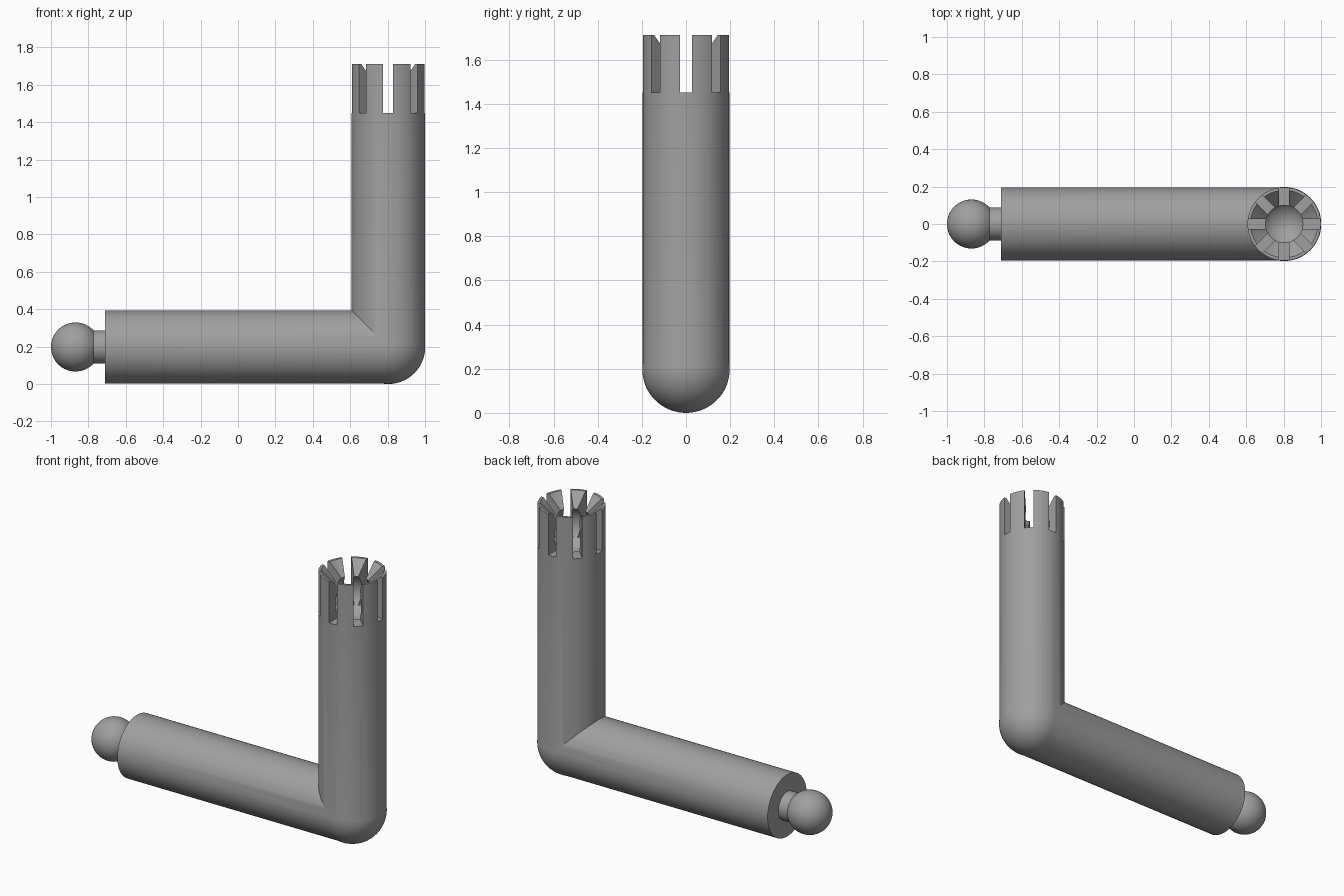
import bpy, bmesh, math
from mathutils import Matrix

if "Cube" in bpy.data.objects:
    bpy.data.objects.remove(bpy.data.objects["Cube"])

R, CX, CZ, TOP = 0.196, 0.803, 0.198, 1.712
SEG = 64

grey = bpy.data.materials.new("mid_grey")
grey.diffuse_color = (0.35, 0.35, 0.35, 1)
grey.use_nodes = True
grey.node_tree.nodes["Principled BSDF"].inputs["Base Color"].default_value = grey.diffuse_color


def make(name, bm):
    bmesh.ops.recalc_face_normals(bm, faces=bm.faces)
    mesh = bpy.data.meshes.new(name)
    bm.to_mesh(mesh)
    bm.free()
    mesh.materials.append(grey)
    ob = bpy.data.objects.new(name, mesh)
    bpy.context.collection.objects.link(ob)
    return ob


def lathe(name, profile, matrix):
    """Spin (radius, height) points about z; both ends lie on the axis."""
    bm = bmesh.new()
    vs = [bm.verts.new((r, 0, h)) for r, h in profile]
    es = [bm.edges.new(p) for p in zip(vs, vs[1:])]
    bmesh.ops.spin(bm, geom=vs + es, cent=(0, 0, 0), axis=(0, 0, 1),
                   angle=2 * math.pi, steps=SEG)
    bmesh.ops.remove_doubles(bm, verts=bm.verts, dist=1e-5)
    bm.transform(matrix)
    return make(name, bm)


def arc(r, h, a0, a1, n):
    """Circle arc in profile space, angles measured from the equator."""
    angles = [math.radians(a0 + (a1 - a0) * i / n) for i in range(n + 1)]
    return [(max(r * math.cos(a), 0), h + r * math.sin(a)) for a in angles]


def boolean(target, other, operation):
    mod = target.modifiers.new(operation.lower(), "BOOLEAN")
    mod.operation, mod.object, mod.solver = operation, other, "EXACT"
    bpy.context.view_layer.objects.active = target
    bpy.ops.object.modifier_apply(modifier=mod.name)
    bpy.data.objects.remove(other)


# Upright tube with a spherical socket and a flared mouth
ball_z = 1.54
socket = arc(0.135, ball_z, 42, -90, 20)
upright = lathe("bent_arm", [(0, CZ), (R, CZ), (R, TOP), (0.18, TOP)] + socket,
                Matrix.Translation((CX, 0, 0)))

# Eight slots that split the socket wall into fingers
for i in range(8):
    bm = bmesh.new()
    bmesh.ops.create_cube(bm, size=1, matrix=Matrix.Translation((CX, 0, 0))
                          @ Matrix.Rotation(i * math.pi / 4, 4, "Z")
                          @ Matrix.Translation((0.165, 0, 1.6))
                          @ Matrix.Diagonal((0.25, 0.054, 0.3, 1)))
    cutter = make("slot_cutter", bm)
    boolean(upright, cutter, "DIFFERENCE")

# Rounded elbow
elbow = lathe("elbow", arc(0.198, 0, -90, 90, 32), Matrix.Translation((CX, 0, CZ)))
boolean(upright, elbow, "UNION")

# Level tube, neck and ball, turned so the profile height runs along x
along_x = Matrix.Translation((0, 0, CZ)) @ Matrix.Rotation(math.pi / 2, 4, "Y")
neck = 0.089
ball = arc(0.131, -0.869, -90, math.degrees(math.acos(neck / 0.131)), 24)
level = lathe("level_tube", ball + [(neck, -0.71), (R, -0.71), (R, CX), (0, CX)], along_x)
boolean(upright, level, "UNION")

# Smooth round surfaces, crisp rims
bpy.ops.object.select_all(action="DESELECT")
upright.select_set(True)
bpy.context.view_layer.objects.active = upright
bpy.ops.object.shade_smooth_by_angle(angle=math.radians(25))
